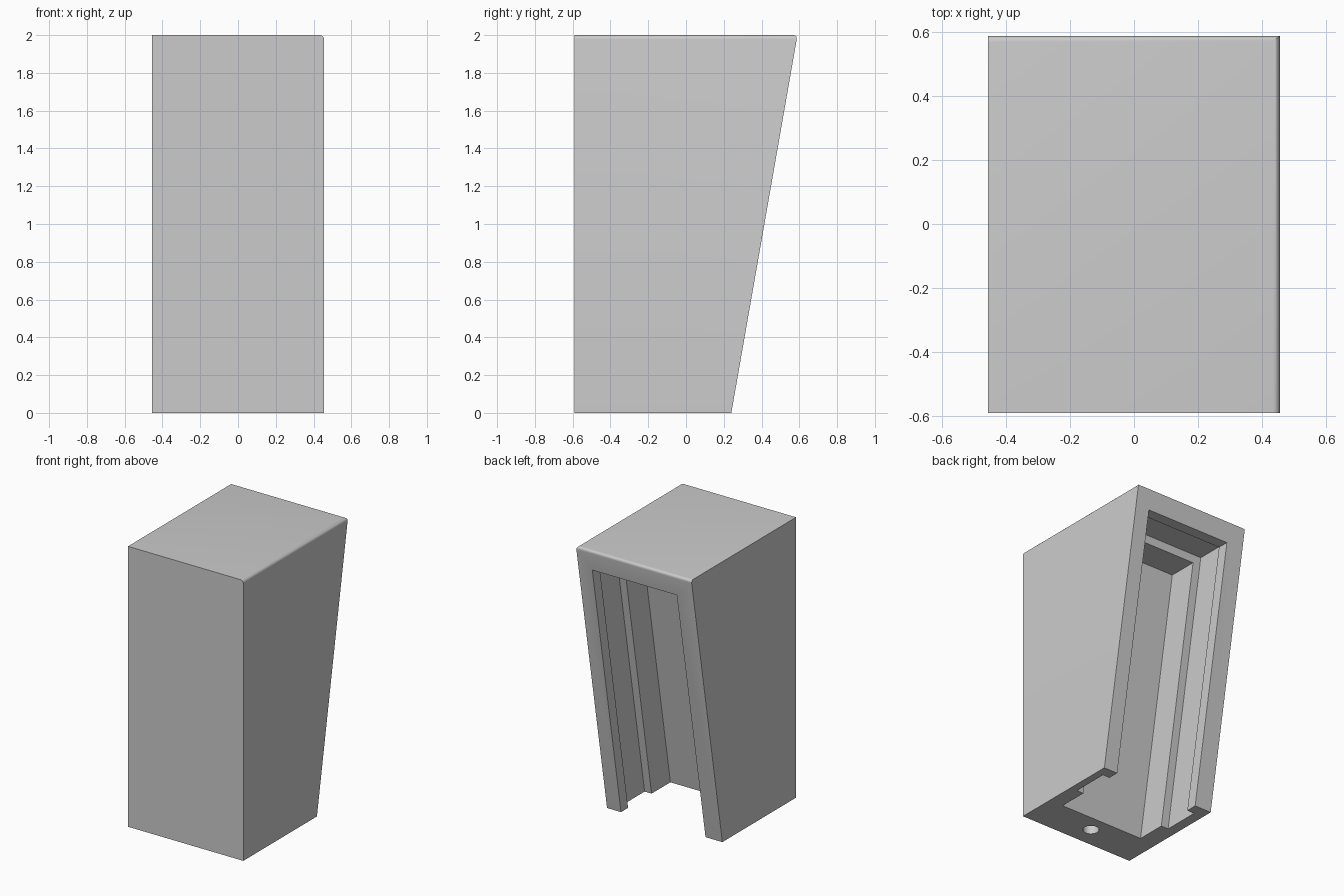
import bpy
import bmesh
from math import radians

if "Cube" in bpy.data.objects:
    bpy.data.objects.remove(bpy.data.objects["Cube"], do_unlink=True)

HEIGHT = 2.0
LEAN = 0.175          # backward lean of the rear face per unit of height

grey = bpy.data.materials.new("plain grey")
grey.use_nodes = True
COLOUR = (0.6, 0.6, 0.6, 1)
grey.diffuse_color = COLOUR
grey.node_tree.nodes["Principled BSDF"].inputs["Base Color"].default_value = COLOUR


def add_object(name, bm):
    bmesh.ops.recalc_face_normals(bm, faces=bm.faces)
    mesh = bpy.data.meshes.new(name)
    bm.to_mesh(mesh)
    bm.free()
    mesh.materials.append(grey)
    obj = bpy.data.objects.new(name, mesh)
    bpy.context.collection.objects.link(obj)
    return obj


def leaning_box(x0, x1, y0, y1, z0, z1, front_lean=LEAN):
    """Box whose rear (and optionally front) leans back with height."""
    bm = bmesh.new()
    bmesh.ops.create_cube(bm, size=1)
    for v in bm.verts:
        z = z1 if v.co.z > 0 else z0
        rear = v.co.y > 0
        v.co = (x1 if v.co.x > 0 else x0,
                (y1 + LEAN * z) if rear else (y0 + front_lean * z), z)
    return bm


# Wedge body with rounded left and rear top edges
bm = leaning_box(-0.455, 0.455, -0.59, 0.24, 0, HEIGHT, front_lean=0)
rounded = [e for e in bm.edges
           if all(v.co.z > 1.9 for v in e.verts)
           and (all(v.co.x > 0 for v in e.verts) or all(v.co.y > 0 for v in e.verts))]
bmesh.ops.bevel(bm, geom=rounded, offset=0.022, segments=5, profile=0.5, affect='EDGES')
body = add_object("housing", bm)

# Cutters: open pocket, wider panel groove, screw hole in the base
pocket = add_object("pocket_cutter", leaning_box(-0.322, 0.345, -0.317, 0.4, -0.2, 1.85))
groove = add_object("groove_cutter", leaning_box(-0.38, 0.4, -0.105, 0.16, -0.3, 1.905))
bm = bmesh.new()
bmesh.ops.create_cone(bm, cap_ends=True, segments=32, radius1=0.053, radius2=0.053, depth=0.6)
bmesh.ops.translate(bm, verts=bm.verts, vec=(0, -0.44, 0))
hole = add_object("screw_hole_cutter", bm)

bpy.ops.object.select_all(action='DESELECT')
bpy.context.view_layer.objects.active = body
body.select_set(True)
for cutter in (pocket, groove, hole):
    mod = body.modifiers.new(cutter.name, 'BOOLEAN')
    mod.operation = 'DIFFERENCE'
    mod.solver = 'EXACT'
    mod.object = cutter
    bpy.ops.object.modifier_apply(modifier=mod.name)
    bpy.data.objects.remove(cutter, do_unlink=True)

bpy.ops.object.shade_smooth_by_angle(angle=radians(30))
